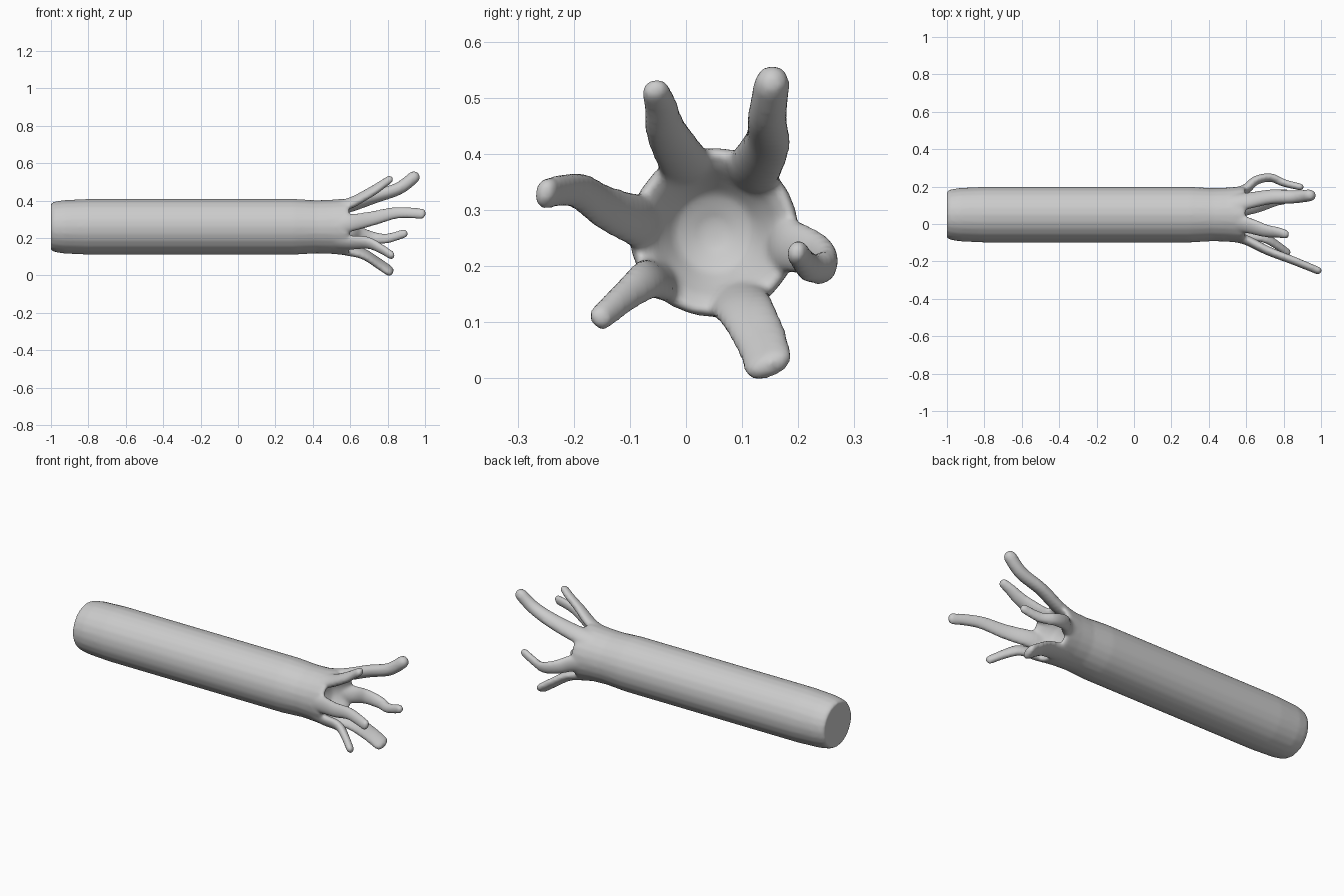
import bpy, bmesh, math
from mathutils import Vector

if "Cube" in bpy.data.objects:
    bpy.data.objects.remove(bpy.data.objects["Cube"], do_unlink=True)

AXIS = Vector((0, 0.05, 0.26))
SIDES = 24
FORWARD, ACROSS, UP = Vector((1, 0, 0)), Vector((0, 1, 0)), Vector((0, 0, 1))
ROOT_WIDTH, ROOT_THICKNESS = 0.06, 0.03

grey = bpy.data.materials.new("plain grey")
grey.use_nodes = True
grey.diffuse_color = (0.6, 0.6, 0.6, 1)
grey.node_tree.nodes["Principled BSDF"].inputs["Base Color"].default_value = grey.diffuse_color


def make_ring(centre, u, v, half_u, half_v):
    """Ellipse of points around a centre."""
    angles = [math.tau * i / SIDES for i in range(SIDES)]
    return [centre + u * half_u * math.cos(a) + v * half_v * math.sin(a) for a in angles]


def skin(bm, rings):
    """Bridge equal rings of points and cap both ends."""
    loops = [[bm.verts.new(point) for point in ring] for ring in rings]
    for near, far in zip(loops, loops[1:]):
        for i in range(SIDES):
            j = (i + 1) % SIDES
            bm.faces.new((near[i], near[j], far[j], far[i]))
    bm.faces.new(reversed(loops[0]))
    bm.faces.new(loops[-1])


def smooth_path(points, steps=6):
    """Catmull-Rom curve through the points."""
    padded = [points[0]] + points + [points[-1]]
    path = []
    for a, b, c, d in zip(padded, padded[1:], padded[2:], padded[3:]):
        for step in range(steps):
            t = step / steps
            bend = (2 * a - 5 * b + 4 * c - d) + t * (3 * (b - c) + d - a)
            path.append(b + t * (c - a + t * bend) / 2)
    return path + [points[-1]]


def add_arm(bm, root_angle, points, tip_width, tip_thickness):
    """Flattened tube rooted in the cup wall, narrowing towards a rounded tip."""
    angle = math.radians(root_angle)
    outward = ACROSS * math.cos(angle) + UP * math.sin(angle)
    roots = [AXIS + FORWARD * x + outward * r for x, r in ((0.42, 0.1), (0.58, 0.13))]
    path = smooth_path(roots + [Vector(p) for p in points])
    last = len(path) - 1
    rings = []
    for i, here in enumerate(path):
        tangent = (path[min(i + 1, last)] - path[max(i - 1, 0)]).normalized()
        radial = here - AXIS
        radial.x = 0
        side = tangent.cross(radial).normalized()
        normal = tangent.cross(side)
        root_share = (1 - i / last) ** 1.5
        width = tip_width + (ROOT_WIDTH - tip_width) * root_share
        thickness = tip_thickness + (ROOT_THICKNESS - tip_thickness) * root_share
        rings.append(make_ring(here, side, normal, width, thickness))
    for angle in (math.pi / 5, math.pi / 2.5):
        shrink = math.cos(angle)
        tip = here + tangent * tip_thickness * math.sin(angle)
        rings.append(make_ring(tip, side, normal, width * shrink, thickness * shrink))
    skin(bm, rings)


bm = bmesh.new()

# Trunk with a hollow cup at the open end
profile = [(-1, 0.125), (-0.98, 0.135), (-0.93, 0.143), (-0.8, 0.149), (0.3, 0.149),
           (0.42, 0.142), (0.5, 0.145), (0.58, 0.152), (0.6, 0.143), (0.58, 0.115),
           (0.52, 0.07), (0.5, 0.02)]
skin(bm, [make_ring(AXIS + FORWARD * x, ACROSS, UP, r, r) for x, r in profile])

# Upper pair of arms, the second one ending in a thick bulb
add_arm(bm, 113, [(0.7, -0.035, 0.44), (0.77, -0.045, 0.485), (0.81, -0.055, 0.513)], 0.026, 0.021)
add_arm(bm, 58, [(0.73, 0.145, 0.42), (0.86, 0.145, 0.465), (0.94, 0.153, 0.525)], 0.032, 0.034)

# Long side arm
add_arm(bm, 172, [(0.72, -0.145, 0.305), (0.85, -0.195, 0.335), (0.985, -0.25, 0.33)], 0.029, 0.02)

# Lower pair of arms, one slim and one broad
add_arm(bm, 220, [(0.69, -0.07, 0.175), (0.76, -0.11, 0.145), (0.82, -0.152, 0.108)], 0.024, 0.02)
add_arm(bm, 290, [(0.67, 0.11, 0.115), (0.75, 0.135, 0.065), (0.81, 0.147, 0.024)], 0.045, 0.023)

# Arm that bows out and curls back in
add_arm(bm, 350, [(0.65, 0.232, 0.22), (0.73, 0.248, 0.2), (0.8, 0.22, 0.198), (0.89, 0.198, 0.225)], 0.024, 0.019)

bmesh.ops.recalc_face_normals(bm, faces=bm.faces)
mesh = bpy.data.meshes.new("tentacled_trunk")
bm.to_mesh(mesh)
bm.free()
mesh.materials.append(grey)
trunk = bpy.data.objects.new("tentacled_trunk", mesh)
bpy.context.collection.objects.link(trunk)

# Fuse into one organic skin, then soften the joins
fuse = trunk.modifiers.new("fuse", "REMESH")
fuse.mode = "VOXEL"
fuse.voxel_size = 0.008
fuse.use_smooth_shade = True
soften = trunk.modifiers.new("soften", "SMOOTH")
soften.factor = 0.5
soften.iterations = 8
